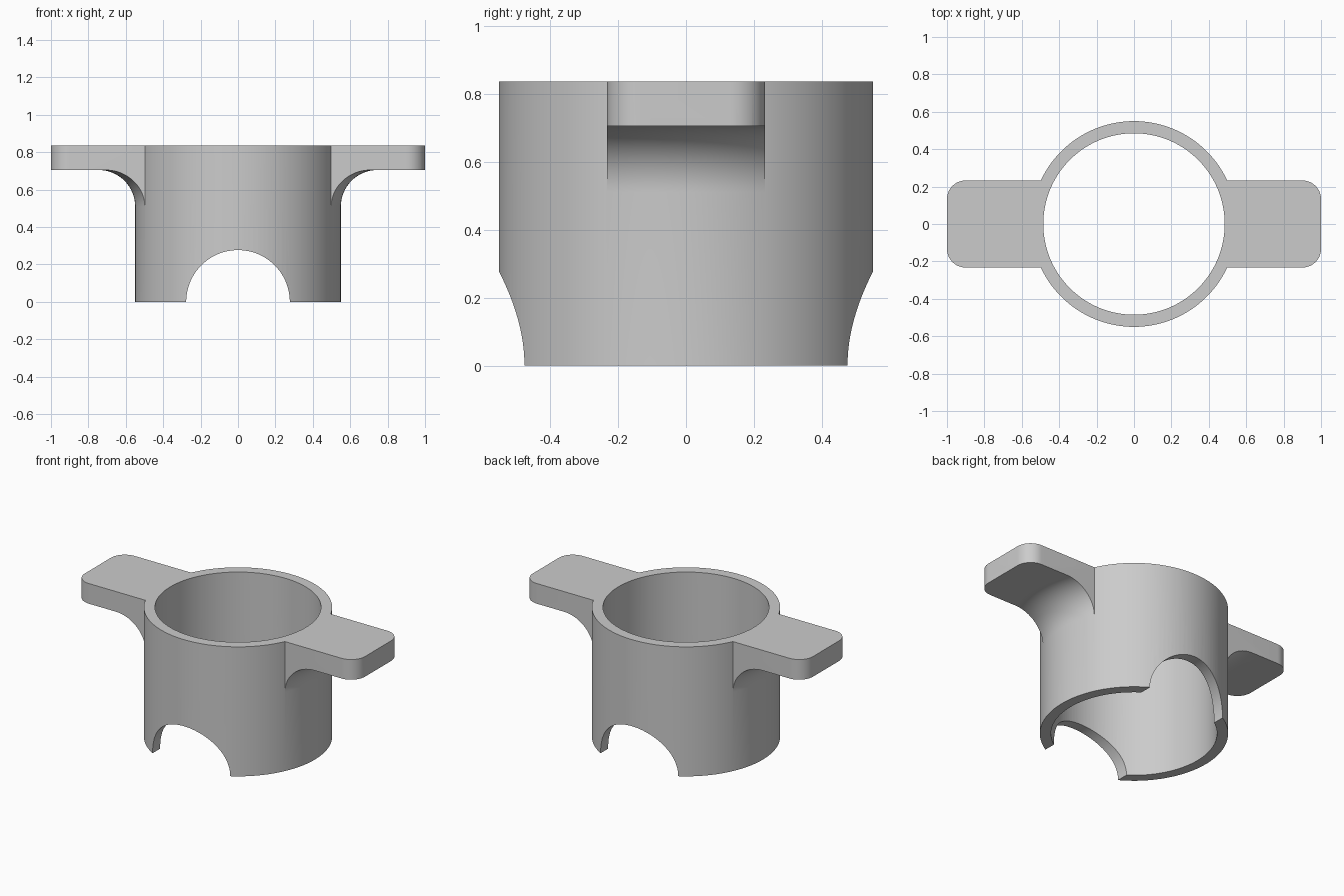
import bpy, bmesh
from math import pi, sin, cos, radians

OUTER, INNER, HEIGHT = 0.55, 0.485, 0.835
TAB_BOTTOM, FILLET, TAB_HALF, CORNER = 0.705, 0.195, 0.233, 0.1
NOTCH = 0.277
SEGS = 128

cube = bpy.data.objects.get("Cube")
if cube:
    bpy.data.objects.remove(cube, do_unlink=True)

grey = bpy.data.materials.new("plain grey")
grey.use_nodes = True
colour = (0.6, 0.6, 0.6, 1)
grey.diffuse_color = colour
grey.node_tree.nodes["Principled BSDF"].inputs["Base Color"].default_value = colour


def to_object(name, bm):
    bmesh.ops.recalc_face_normals(bm, faces=bm.faces)
    mesh = bpy.data.meshes.new(name)
    bm.to_mesh(mesh)
    bm.free()
    mesh.materials.append(grey)
    ob = bpy.data.objects.new(name, mesh)
    bpy.context.collection.objects.link(ob)
    return ob


def lathe(name, profile):
    """Solid of revolution about z from (radius, height) points."""
    bm = bmesh.new()
    rings = [[bm.verts.new((r * cos(2 * pi * i / SEGS), r * sin(2 * pi * i / SEGS), z))
              for i in range(SEGS)] for r, z in profile]
    for low, high in zip(rings, rings[1:]):
        for i in range(SEGS):
            j = (i + 1) % SEGS
            bm.faces.new((low[i], low[j], high[j], high[i]))
    bm.faces.new(rings[0])
    bm.faces.new(rings[-1])
    return to_object(name, bm)


def combine(target, other, operation):
    """Apply a boolean and remove the tool object."""
    mod = target.modifiers.new(operation, "BOOLEAN")
    mod.object, mod.operation, mod.solver = other, operation, "EXACT"
    bpy.context.view_layer.objects.active = target
    bpy.ops.object.modifier_apply(modifier=mod.name)
    bpy.data.objects.remove(other, do_unlink=True)


# Flange with a concave fillet below, trimmed to the two side tabs
arc = [(OUTER + FILLET * (1 - cos(a)), TAB_BOTTOM - FILLET * (1 - sin(a)))
       for a in (pi / 2 * i / 16 for i in range(17))]
tabs = lathe("side_tabs", [(OUTER - 0.03, arc[0][1])] + arc + [(1.3, TAB_BOTTOM), (1.3, HEIGHT)])

bm = bmesh.new()
bmesh.ops.create_cube(bm, size=2)
for v in bm.verts:
    v.co.y *= TAB_HALF
upright = [e for e in bm.edges if abs(e.verts[0].co.z - e.verts[1].co.z) > 1]
bmesh.ops.bevel(bm, geom=upright, offset=CORNER, segments=12, profile=0.5, affect="EDGES")
combine(tabs, to_object("tab_outline", bm), "INTERSECT")

# Tubular body with the tabs joined on
body = lathe("collar_with_tabs", [(OUTER, 0), (OUTER, HEIGHT)])
combine(body, tabs, "UNION")
combine(body, lathe("bore", [(INNER, -0.2), (INNER, HEIGHT + 0.2)]), "DIFFERENCE")

# Round notch through the bottom, front to back
notch = lathe("notch", [(NOTCH, -1), (NOTCH, 1)])
notch.rotation_euler.x = pi / 2
bpy.context.view_layer.update()
combine(body, notch, "DIFFERENCE")

bpy.ops.object.select_all(action="DESELECT")
body.select_set(True)
bpy.context.view_layer.objects.active = body
bpy.ops.object.shade_smooth_by_angle(angle=radians(30))
